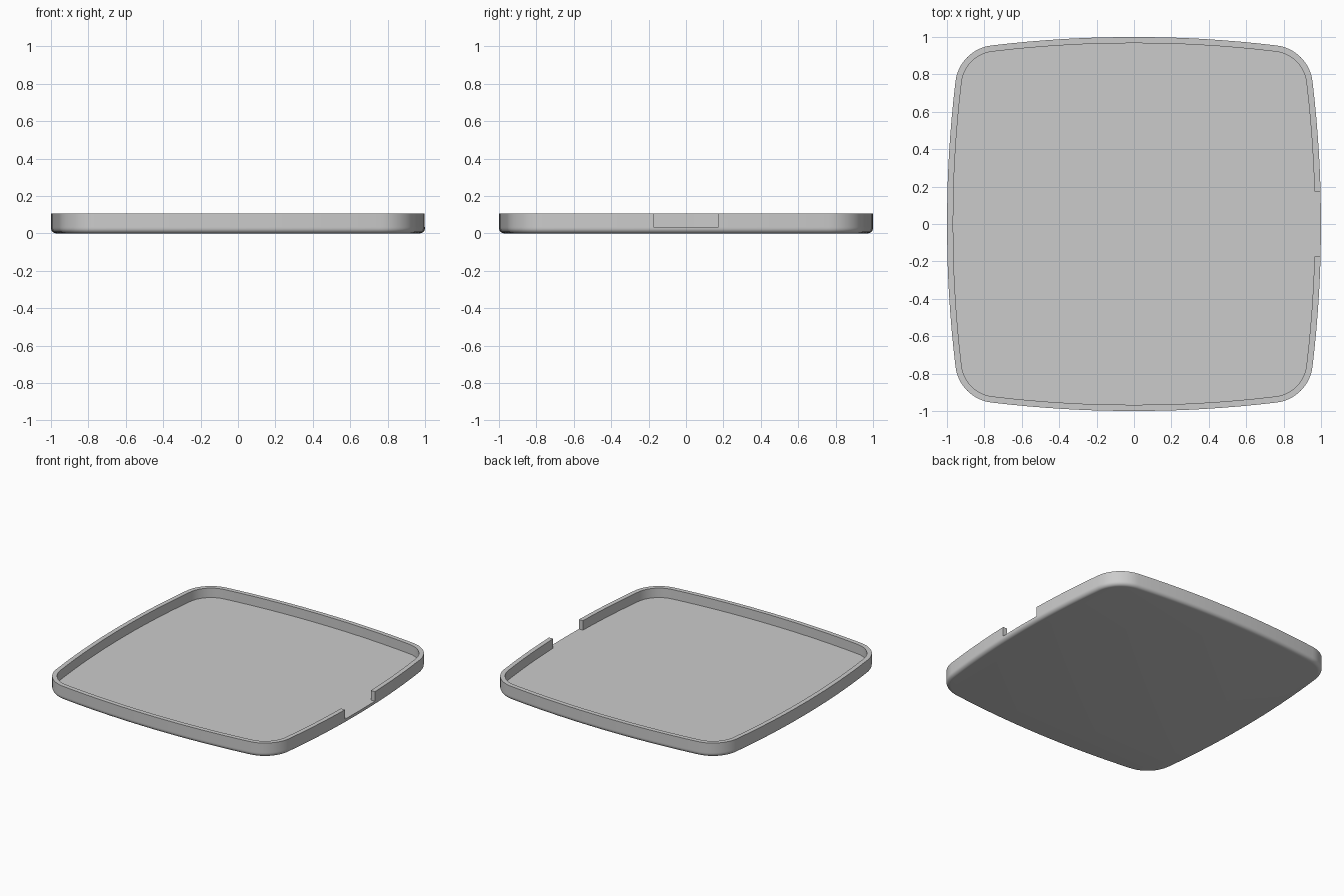
import bpy, bmesh, math
from mathutils import Vector, Matrix

if "Cube" in bpy.data.objects:
    bpy.data.objects.remove(bpy.data.objects["Cube"])

SIDE_R, CORNER_R = 6.4, 0.22       # bowed side and corner radii
HEIGHT, FLOOR, WALL, ROUND = 0.105, 0.035, 0.033, 0.028
NOTCH = math.asin(0.174 / SIDE_R)  # half angle of the notch in the right wall

# Corner centre that makes the corner arc tangent to both bowed sides
b = SIDE_R - 1
corner = (-b + math.sqrt(2 * (SIDE_R - CORNER_R) ** 2 - b * b)) / 2
side_end = math.atan2(corner, corner + b)
side_angles = [-side_end + i * (side_end - NOTCH) / 6 for i in range(6)]
side_angles += [-NOTCH, 0, NOTCH] + [-a for a in reversed(side_angles[1:])]
corner_angles = [side_end + i * (math.pi / 2 - 2 * side_end) / 16 for i in range(16)]


def outline(inset):
    """Rounded square with bowed sides, moved inwards by inset."""
    quarter = [Vector((-b + (SIDE_R - inset) * math.cos(a),
                       (SIDE_R - inset) * math.sin(a))) for a in side_angles]
    quarter += [Vector((corner + (CORNER_R - inset) * math.cos(a),
                        corner + (CORNER_R - inset) * math.sin(a))) for a in corner_angles]
    return [Matrix.Rotation(q * math.pi / 2, 2) @ p for q in range(4) for p in quarter]


bm = bmesh.new()


def ring(inset, z):
    return [bm.verts.new((p.x, p.y, z)) for p in outline(inset)]


def bridge(lower, upper, indices):
    for i in indices:
        j = (i + 1) % len(lower)
        bm.faces.new((lower[i], lower[j], upper[j], upper[i]))


# Rounded underside edge
steps = [i * math.pi / 12 for i in range(7)]
base = [ring(ROUND * (1 - math.sin(a)), ROUND * (1 - math.cos(a))) for a in steps]
outer_low, outer_top = ring(0, FLOOR), ring(0, HEIGHT)
inner_top, inner_low = ring(WALL, HEIGHT), ring(WALL, FLOOR)
base.append(outer_low)
everything = range(len(outer_low))
for lower, upper in zip(base, base[1:]):
    bridge(lower, upper, everything)
bm.faces.new(base[0][::-1])
bm.faces.new(inner_low)

# Wall all round, left open at the notch
first = side_angles.index(-NOTCH)
last = first + 2
walls = [i for i in everything if not first <= i < last]
for lower, upper in ((outer_low, outer_top), (outer_top, inner_top), (inner_top, inner_low)):
    bridge(lower, upper, walls)

# Notch sill and the two cut wall ends
bridge(outer_low, inner_low, range(first, last))
for i in (first, last):
    bm.faces.new((outer_low[i], outer_top[i], inner_top[i], inner_low[i]))
bmesh.ops.recalc_face_normals(bm, faces=bm.faces)

mesh = bpy.data.meshes.new("tray")
bm.to_mesh(mesh)
bm.free()
tray = bpy.data.objects.new("tray", mesh)
bpy.context.collection.objects.link(tray)

# Plain grey material
grey = bpy.data.materials.new("plain grey")
grey.use_nodes = True
colour = (0.6, 0.6, 0.6, 1)
grey.diffuse_color = colour
grey.node_tree.nodes["Principled BSDF"].inputs["Base Color"].default_value = colour
mesh.materials.append(grey)

bpy.context.view_layer.objects.active = tray
tray.select_set(True)
bpy.ops.object.shade_smooth_by_angle(angle=math.radians(35))
